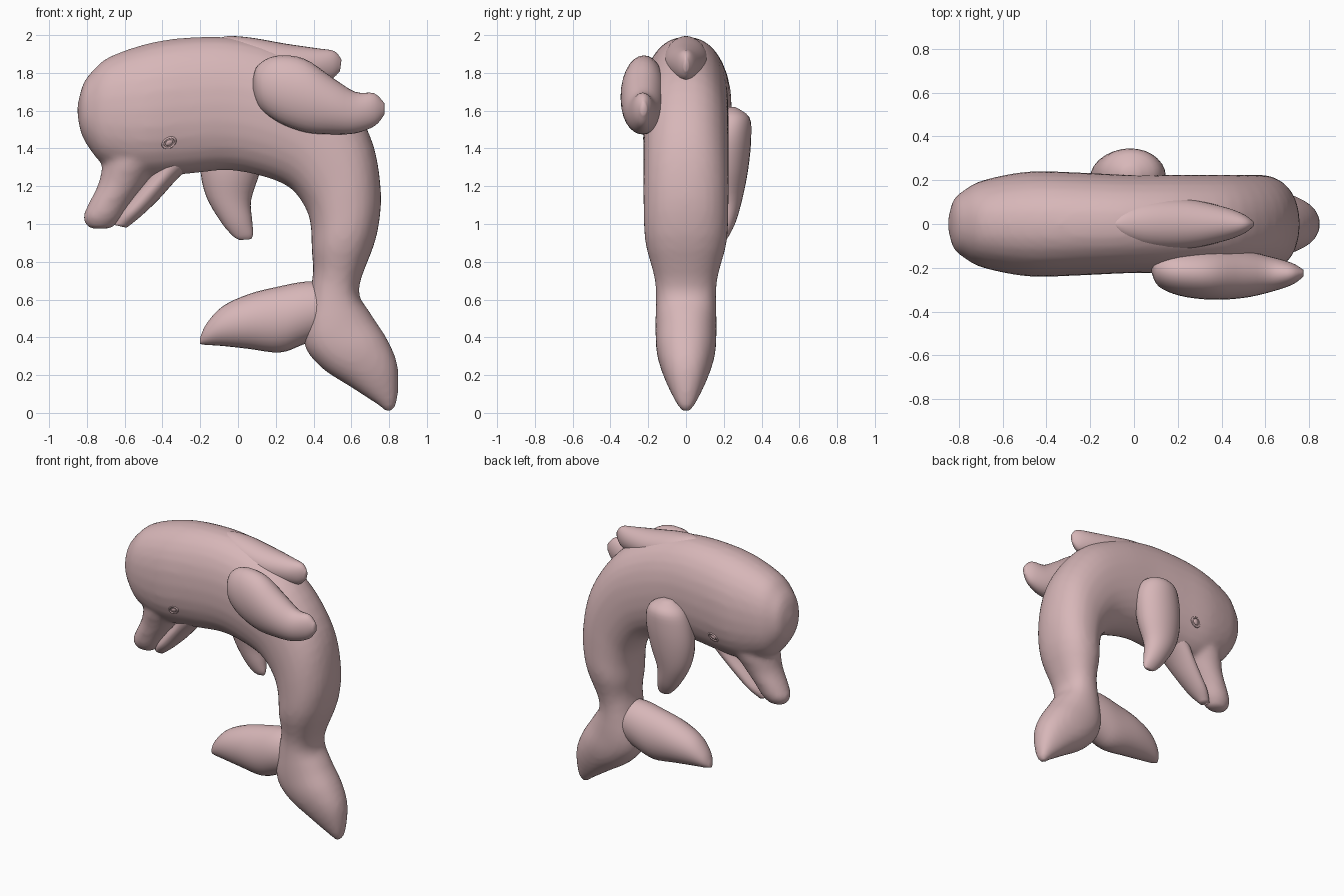
import bpy, bmesh, math
from mathutils import Vector

skin = bpy.data.materials.new("dusty pink")
skin.diffuse_color = (0.68, 0.47, 0.48, 1)


def catmull(a, b, c, d, t):
    return tuple(0.5 * (2 * q + (r - p) * t + (2 * p - 5 * q + 4 * r - s) * t * t
                        + (3 * q - p - 3 * r + s) * t ** 3)
                 for p, q, r, s in zip(a, b, c, d))


def loft(bm, sections, sides=28, steps=4, power=1.0):
    """Oval rings; section = (edge x, edge z, opposite x, opposite z, half width, centre y)."""
    s = [sec if len(sec) == 6 else sec + (0.0,) for sec in sections]
    s = [s[0]] + s + [s[-1]]
    smooth = []
    for i in range(1, len(s) - 2):
        smooth += [catmull(*s[i - 1:i + 3], k / steps) for k in range(steps)]
    smooth.append(s[-1])
    rings = []
    for ax, az, bx, bz, w, yc in smooth:
        ring = []
        for k in range(sides):
            t = math.tau * k / sides
            c, n = math.cos(t), math.sin(t)
            c = math.copysign(abs(c) ** power, c)
            n = math.copysign(abs(n) ** power, n)
            ring.append(bm.verts.new(((ax + bx) / 2 + c * (ax - bx) / 2, yc + n * w,
                                      (az + bz) / 2 + c * (az - bz) / 2)))
        rings.append(ring)
    for r, q in zip(rings, rings[1:]):
        for k in range(sides):
            j = (k + 1) % sides
            bm.faces.new((r[k], r[j], q[j], q[k]))
    bm.faces.new(rings[0])
    bm.faces.new(rings[-1])


def finish(name, bm):
    bmesh.ops.recalc_face_normals(bm, faces=bm.faces)
    for f in bm.faces:
        f.smooth = True
    me = bpy.data.meshes.new(name)
    bm.to_mesh(me)
    bm.free()
    me.materials.append(skin)
    ob = bpy.data.objects.new(name, me)
    bpy.context.collection.objects.link(ob)
    return ob


def part(name, sections, **kw):
    bm = bmesh.new()
    loft(bm, sections, **kw)
    return finish(name, bm)


# Body: head dome, arched back, tail stem and rear fluke in one sweep
bm = bmesh.new()
loft(bm, [
    (-0.85, 1.63, -0.85, 1.58, 0.02),
    (-0.82, 1.74, -0.83, 1.48, 0.11),
    (-0.77, 1.81, -0.78, 1.39, 0.155),
    (-0.68, 1.885, -0.70, 1.31, 0.20),
    (-0.46, 1.96, -0.50, 1.25, 0.24),
    (-0.22, 1.99, -0.27, 1.265, 0.235),
    (0.02, 1.98, -0.06, 1.285, 0.225),
    (0.26, 1.91, 0.12, 1.255, 0.225),
    (0.50, 1.76, 0.27, 1.195, 0.225),
    (0.69, 1.49, 0.355, 1.09, 0.225),
    (0.755, 1.20, 0.385, 0.99, 0.225),
    (0.735, 0.94, 0.39, 0.86, 0.215),
    (0.64, 0.66, 0.395, 0.72, 0.163),
    (0.70, 0.53, 0.345, 0.40, 0.162),
    (0.79, 0.39, 0.43, 0.25, 0.155),
    (0.845, 0.25, 0.60, 0.135, 0.115),
    (0.845, 0.08, 0.745, 0.04, 0.055),
    (0.82, 0.01, 0.79, 0.0, 0.02)], power=0.9)
# Upper beak, blended into the head
loft(bm, [
    (-0.70, 1.50, -0.34, 1.52, 0.18),
    (-0.72, 1.30, -0.37, 1.38, 0.165),
    (-0.745, 1.20, -0.46, 1.25, 0.13),
    (-0.795, 1.10, -0.56, 1.12, 0.105),
    (-0.82, 1.03, -0.62, 1.03, 0.085),
    (-0.79, 0.975, -0.67, 0.975, 0.045)])
body = finish("body", bm)
m = body.modifiers.new("blend", 'REMESH')
m.mode = 'VOXEL'
m.voxel_size = 0.018
m.use_smooth_shade = True
m = body.modifiers.new("soften", 'SMOOTH')
m.factor = 0.5
m.iterations = 6

# Lower jaw, left separate so the mouth line stays sharp
part("lower_jaw", [
    (-0.42, 1.42, -0.20, 1.33, 0.14),
    (-0.45, 1.28, -0.305, 1.255, 0.125),
    (-0.55, 1.15, -0.42, 1.13, 0.095),
    (-0.62, 1.06, -0.515, 1.04, 0.07),
    (-0.655, 0.995, -0.59, 0.98, 0.03)])

# Forward fluke
part("front_fluke", [
    (0.50, 0.69, 0.48, 0.42, 0.12),
    (0.36, 0.695, 0.34, 0.36, 0.135),
    (0.22, 0.67, 0.22, 0.32, 0.135),
    (0.06, 0.63, 0.05, 0.34, 0.125),
    (-0.08, 0.565, -0.09, 0.355, 0.095),
    (-0.165, 0.475, -0.17, 0.36, 0.055),
    (-0.20, 0.40, -0.20, 0.365, 0.015)])

# Dorsal fin lying along the back
part("dorsal_fin", [
    (-0.10, 1.985, -0.10, 1.95, 0.01),
    (-0.04, 1.995, -0.04, 1.88, 0.07),
    (0.08, 1.985, 0.06, 1.80, 0.11),
    (0.25, 1.955, 0.22, 1.75, 0.115),
    (0.42, 1.93, 0.39, 1.75, 0.08),
    (0.51, 1.915, 0.49, 1.765, 0.045),
    (0.548, 1.87, 0.54, 1.81, 0.012)])

# Raised flipper on the front side
part("front_flipper", [
    (0.08, 1.77, 0.08, 1.70, 0.02, -0.20),
    (0.105, 1.84, 0.12, 1.61, 0.075, -0.21),
    (0.20, 1.89, 0.22, 1.535, 0.108, -0.22),
    (0.35, 1.875, 0.36, 1.485, 0.118, -0.228),
    (0.50, 1.775, 0.50, 1.475, 0.108, -0.23),
    (0.62, 1.70, 0.62, 1.48, 0.082, -0.23),
    (0.72, 1.692, 0.725, 1.52, 0.05, -0.228),
    (0.775, 1.64, 0.775, 1.58, 0.015, -0.225)])

# Hanging flipper on the back side
part("back_flipper", [
    (-0.05, 1.62, 0.02, 1.62, 0.03, 0.23),
    (-0.14, 1.56, 0.11, 1.57, 0.10, 0.235),
    (-0.185, 1.45, 0.145, 1.46, 0.125, 0.22),
    (-0.20, 1.30, 0.12, 1.29, 0.12, 0.21),
    (-0.17, 1.15, 0.07, 1.13, 0.09, 0.21),
    (-0.09, 1.01, 0.075, 1.02, 0.06, 0.205),
    (-0.025, 0.935, 0.08, 0.95, 0.03, 0.20),
    (0.01, 0.915, 0.07, 0.92, 0.012, 0.20)])

# Eyes: a thin almond rim around a small ball, seated on the head surface
bpy.context.view_layer.update()
surface = body.evaluated_get(bpy.context.evaluated_depsgraph_get())
for side, label in ((-1, "front"), (1, "back")):
    hit, loc, nor, _ = surface.ray_cast(Vector((-0.365, side, 1.43)), Vector((0, -side, 0)))
    if not hit:
        loc, nor = Vector((-0.365, side * 0.21, 1.43)), Vector((0, side, 0))
    along = Vector((0.8, 0, 0.6))
    along = (along - nor * along.dot(nor)).normalized()
    across = nor.cross(along)
    bm = bmesh.new()
    rings = []
    for i in range(20):
        a = math.tau * i / 20
        out = along * math.cos(a) * 0.036 + across * math.sin(a) * 0.026
        rings.append([bm.verts.new(loc + out * (1 + 0.2 * math.cos(b)) + nor * 0.006 * math.sin(b))
                      for b in (math.tau * k / 6 for k in range(6))])
    for i in range(20):
        r, q = rings[i], rings[(i + 1) % 20]
        for k in range(6):
            bm.faces.new((r[k], r[(k + 1) % 6], q[(k + 1) % 6], q[k]))
    ball = bmesh.ops.create_uvsphere(bm, u_segments=14, v_segments=8, radius=1)["verts"]
    for v in ball:
        v.co = loc + along * v.co.x * 0.022 + across * v.co.y * 0.015 + nor * v.co.z * 0.007
    finish(label + "_eye", bm)
